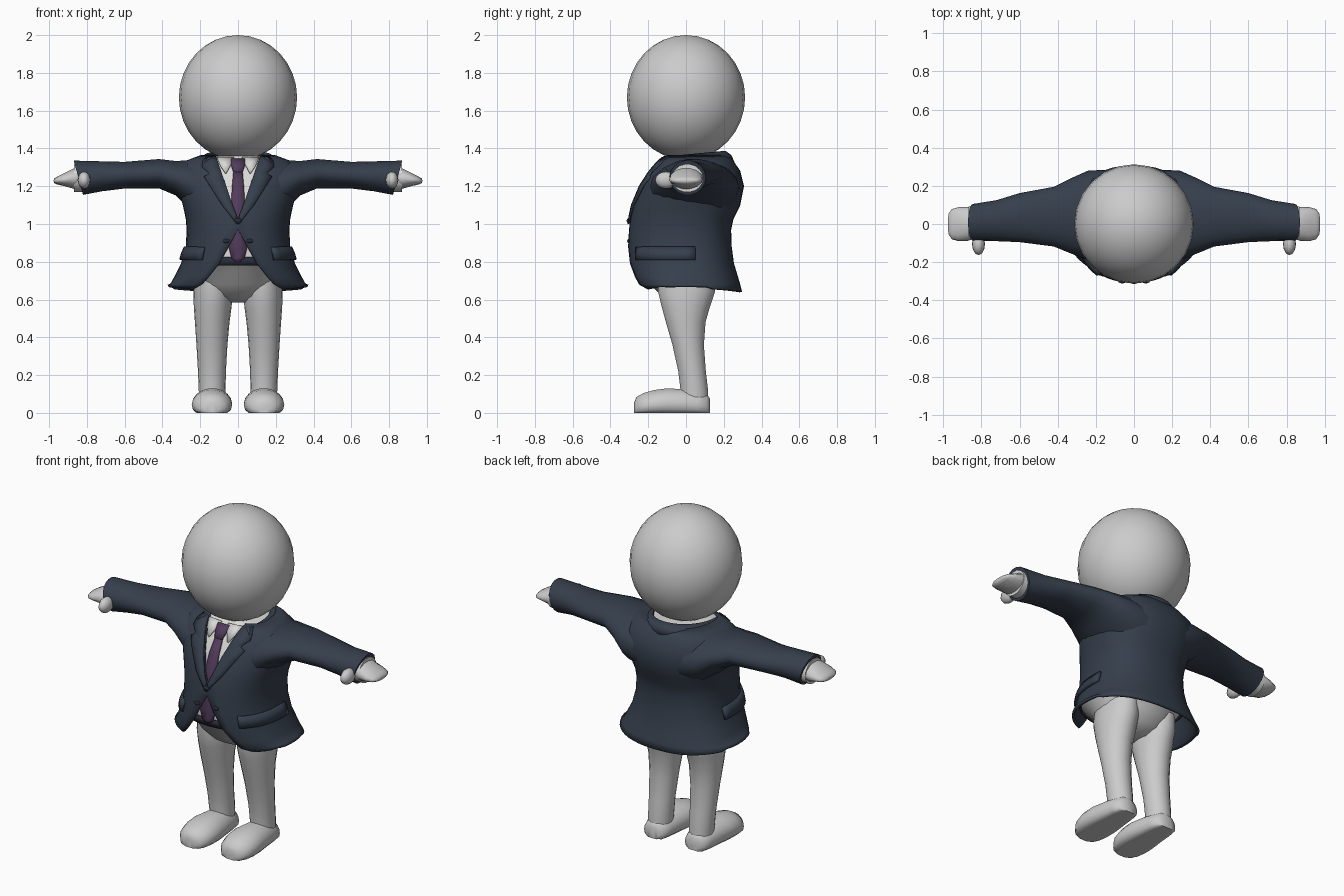
import bpy, bmesh, math
from mathutils import Vector

if "Cube" in bpy.data.objects:
    bpy.data.objects.remove(bpy.data.objects["Cube"])

def material(name, rgb):
    m = bpy.data.materials.new(name)
    m.diffuse_color = (*rgb, 1)
    m.use_nodes = True
    m.node_tree.nodes["Principled BSDF"].inputs["Base Color"].default_value = m.diffuse_color
    return m

GREY = material("body grey", (0.60, 0.60, 0.60))
SHIRT = material("shirt white", (0.70, 0.70, 0.69))
NAVY = material("suit navy", (0.036, 0.049, 0.072))
DARK = material("belt dark navy", (0.022, 0.026, 0.042))
PLUM = material("tie plum", (0.085, 0.045, 0.105))

def make(name, verts, faces, mats, thick=0, angle=40):
    me = bpy.data.meshes.new(name)
    me.from_pydata([tuple(v) for v in verts], [], faces)
    bm = bmesh.new()
    bm.from_mesh(me)
    bmesh.ops.remove_doubles(bm, verts=bm.verts, dist=0.0003)
    bmesh.ops.recalc_face_normals(bm, faces=bm.faces)
    bm.to_mesh(me)
    bm.free()
    for m in mats:
        me.materials.append(m)
    ob = bpy.data.objects.new(name, me)
    bpy.context.collection.objects.link(ob)
    if thick:
        mod = ob.modifiers.new("thickness", 'SOLIDIFY')
        mod.thickness, mod.offset = thick, 0
    bpy.ops.object.select_all(action='DESELECT')
    ob.select_set(True)
    bpy.context.view_layer.objects.active = ob
    bpy.ops.object.shade_smooth_by_angle(angle=math.radians(angle))
    return ob

def loft(name, rings, mats, closed=True, caps=True, thick=0, angle=40):
    n = len(rings[0])
    verts = [p for r in rings for p in r]
    faces = [(i*n+j, i*n+(j+1) % n, (i+1)*n+(j+1) % n, (i+1)*n+j)
             for i in range(len(rings)-1) for j in range(n if closed else n-1)]
    if closed and caps:
        faces += [tuple(range(n)), tuple(range(len(verts)-n, len(verts)))]
    return make(name, verts, faces, mats, thick, angle)

def oval(a0, a1, b0, b1, n=18):
    """Oval filling the box a0..a1 by b0..b1, as pairs."""
    return [((a0+a1)/2 + (a1-a0)/2*math.cos(2*math.pi*k/n),
             (b0+b1)/2 + (b1-b0)/2*math.sin(2*math.pi*k/n)) for k in range(n)]

def ellipsoid(name, centre, radii, mat, seg=20, rings=12, floor=None, tilt=None):
    bm = bmesh.new()
    bmesh.ops.create_uvsphere(bm, u_segments=seg, v_segments=rings, radius=1)
    for v in bm.verts:
        p = Vector([c*r for c, r in zip(v.co, radii)])
        if tilt:
            p.rotate(tilt)
        v.co = p + Vector(centre)
        if floor is not None:
            v.co.z = max(v.co.z, floor)
    verts = [v.co.copy() for v in bm.verts]
    faces = [[v.index for v in f.verts] for f in bm.faces]
    bm.free()
    return make(name, verts, faces, [mat], angle=50)

# Jacket profile: z, half width, front y, back y, half width of the front opening
ROWS = [(.65, .37, -.235, .29, .235), (.68, .352, -.27, .28, .19),
        (.72, .33, -.285, .268, .155), (.79, .295, -.30, .247, .10),
        (.88, .27, -.302, .235, .05), (.97, .265, -.295, .232, 0),
        (1.03, .27, -.287, .245, 0), (1.10, .285, -.272, .28, .028),
        (1.20, .315, -.232, .30, .062), (1.28, .325, -.182, .28, .09),
        (1.33, .27, -.142, .245, .108), (1.36, .19, -.11, .215, .118)]
E = 0.85

def row(z):
    z = min(max(z, ROWS[0][0]), ROWS[-1][0])
    for a, b in zip(ROWS, ROWS[1:]):
        if z <= b[0]:
            t = (z-a[0])/(b[0]-a[0])
            return [p+(q-p)*t for p, q in zip(a, b)]

def around(th, z, k=1.0, out=0.0):
    """Point on the jacket at angle th from the front, at height z."""
    _, hx, yf, yb, _ = row(z)
    s, c = math.sin(th), math.cos(th)
    x = math.copysign(abs(s)**E, s)*(hx*k+out)
    y = abs(c)**E*((yf*k-out) if c > 0 else (yb*k+out))
    return Vector((x, y, z))

def edge_angle(x, z):
    return math.asin(min(1, (abs(x)/row(z)[1])**(1/E)))

def on_front(x, z, k=1.0, out=0.0):
    th = edge_angle(x, z)
    return Vector((x, around(th, z, k, out).y, z))

# Jacket: wraps from one front edge round the back to the other
COLS = 40
rings = []
for r in ROWS:
    t0 = edge_angle(r[4], r[0])
    ring = []
    for j in range(COLS+1):
        th = t0 + (2*math.pi-2*t0)*j/COLS
        p = around(th, r[0])
        if r is ROWS[0]:
            p.z += .022*math.sin(th)**2 - (.01 if math.cos(th) < -.4 else 0)
        ring.append(p)
    rings.append(ring)
loft("jacket", rings, [NAVY], closed=False, thick=.014)

# Shirt torso and pelvis, coloured by height
def body_ring(hx, yf, yb, z):
    return [(hx*math.sin(a), (yf if math.cos(a) > 0 else yb)*abs(math.cos(a)), z)
            for a in [2*math.pi*k/32 for k in range(32)]]
rings = [body_ring(.09, -.05, .06, .585), body_ring(.17, -.13, .12, .62),
         body_ring(.222, -.19, .165, .68), body_ring(.245, -.235, .195, .74)]
for z in (.79, .88, .97, 1.03, 1.1, 1.2, 1.28, 1.33, 1.36):
    rings.append([around(2*math.pi*k/32, z, .93) for k in range(32)])
torso = loft("shirt_and_hips", rings, [GREY, SHIRT])
for f in torso.data.polygons:
    f.material_index = int(f.center.z > .79)

# Belt
loft("belt", [[around(2*math.pi*k/32, z, .93, .006) for k in range(32)]
              for z in (.78, .825)], [DARK], caps=False, thick=.008)

# Tie: blade and knot
def tie_strip(name, prof, out):
    loft(name, [[on_front(x*w, z, .93, out) for x in (-1, 0, 1)] for z, w in prof],
         [PLUM], closed=False, thick=.008)
tie_strip("tie_blade", [(.80, .012), (.82, .035), (.88, .05), (.97, .045), (1.03, .042),
                        (1.1, .037), (1.2, .031), (1.28, .024)], .012)
tie_strip("tie_knot", [(1.275, .024), (1.31, .036), (1.345, .038)], .018)

# Head
ellipsoid("head", (0, 0, 1.67), (.313, .313, .33), GREY, 24, 16)

# Collar round the back of the neck
loft("collar", [[(hx*math.sin(a), -yr*math.cos(a), z - .02*(1+math.cos(a)))
                 for a in [.95 + (2*math.pi-1.9)*k/20 for k in range(21)]]
                for hx, yr, z in ((.225, .25, 1.325), (.205, .235, 1.36), (.17, .205, 1.382))],
     [NAVY], closed=False, thick=.014)

for s, side in ((1, "left"), (-1, "right")):
    # Lapel: strip between the opening edge and its outer edge, with a notch
    prof = [(1.0, 0, .008), (1.05, .008, .045), (1.10, .028, .085), (1.20, .062, .148),
            (1.25, .08, .18), (1.262, .084, .155), (1.275, .088, .158),
            (1.30, .097, .19), (1.33, .108, .185), (1.355, .117, .165)]
    loft("lapel_"+side, [[on_front(s*(a+(b-a)*t), z, 1, .014) for t in (0, .5, 1)]
                         for z, a, b in prof], [NAVY], closed=False, thick=.012)

    # Shirt collar flap
    loft("shirt_collar_"+side, [[on_front(s*x, z, .93, .016) for x in (a, b)] for z, a, b in
                                ((1.27, .062, .068), (1.31, .04, .095), (1.352, .022, .112))],
         [SHIRT], closed=False, thick=.008)

    # Pocket flap following the jacket side
    loft("pocket_flap_"+side, [[around(s*(.62+(1.72-.62)*k/8), z, 1, o) for k in range(9)]
                               for z, o in ((.81, .014), (.845, .014), (.877, .008))],
         [NAVY], closed=False, thick=.016)

    # Sleeve, blended into the shoulder: x, y range, z range, cuff slant
    arm = [(.12, -.19, .285, 1.02, 1.335, 0), (.24, -.19, .28, 1.06, 1.34, 0),
           (.33, -.155, .24, 1.15, 1.335, 0), (.42, -.118, .195, 1.188, 1.345, 0),
           (.60, -.095, .162, 1.187, 1.33, 0), (.72, -.09, .125, 1.172, 1.333, 0),
           (.845, -.088, .105, 1.153, 1.337, .025)]
    rings = [[(s*(x+sl*(z-(z0+z1)/2)/((z1-z0)/2)), y, z) for y, z in oval(y0, y1, z0, z1)]
             for x, y0, y1, z0, z1, sl in arm]
    loft("sleeve_"+side, rings, [NAVY])

    # Shirt cuff
    loft("cuff_"+side, [[(s*x, y, z) for y, z in oval(-.078, .092, 1.168, 1.315)]
                        for x in (.80, .868)], [SHIRT])

    # Hand and thumb
    hand = [(.82, -.07, .08, 1.195, 1.305), (.87, -.088, .09, 1.185, 1.295),
            (.92, -.09, .088, 1.2, 1.27), (.955, -.08, .078, 1.208, 1.252),
            (.972, -.055, .055, 1.215, 1.242), (.976, -.02, .02, 1.225, 1.232)]
    loft("hand_"+side, [[(s*x, y, z) for y, z in oval(y0, y1, z0, z1, 14)]
                        for x, y0, y1, z0, z1 in hand], [GREY], angle=60)
    ellipsoid("thumb_"+side, (s*.815, -.105, 1.232), (.034, .058, .045), GREY, 12, 8)

    # Leg: z, x range, y range
    leg = [(.72, .04, .225, -.15, .16), (.64, .028, .236, -.15, .155), (.56, .034, .234, -.13, .128),
           (.48, .045, .228, -.108, .105), (.36, .056, .22, -.073, .096),
           (.22, .064, .212, -.042, .106), (.12, .066, .208, -.03, .118),
           (.05, .07, .205, -.03, .12)]
    loft("leg_"+side, [[(s*x, y, z) for x, y in oval(x0, x1, y0, y1)]
                       for z, x0, x1, y0, y1 in leg], [GREY])

    # Foot: rounded shoe shape with a flat sole; y, x range, top
    foot = [(-.275, .11, .165, .055), (-.262, .07, .205, .085), (-.225, .043, .233, .106),
            (-.17, .031, .245, .122), (-.10, .031, .243, .131), (-.02, .043, .23, .127),
            (.06, .055, .22, .118), (.11, .07, .205, .10), (.128, .105, .17, .075)]
    loft("foot_"+side, [[(s*x, y, max(z, .0)) for x, z in oval(x0, x1, -.035+max(0, .07-top), top)]
                        for y, x0, x1, top in foot], [GREY], angle=55)

    # Lower button
    b = on_front(s*.062, .91, 1, .008)
    ellipsoid("lower_button_"+side, b, (.02, .008, .011), DARK, 10, 6)

# Main button
ellipsoid("main_button", on_front(0, 1.018, 1, .016), (.021, .01, .013), DARK, 10, 6)
